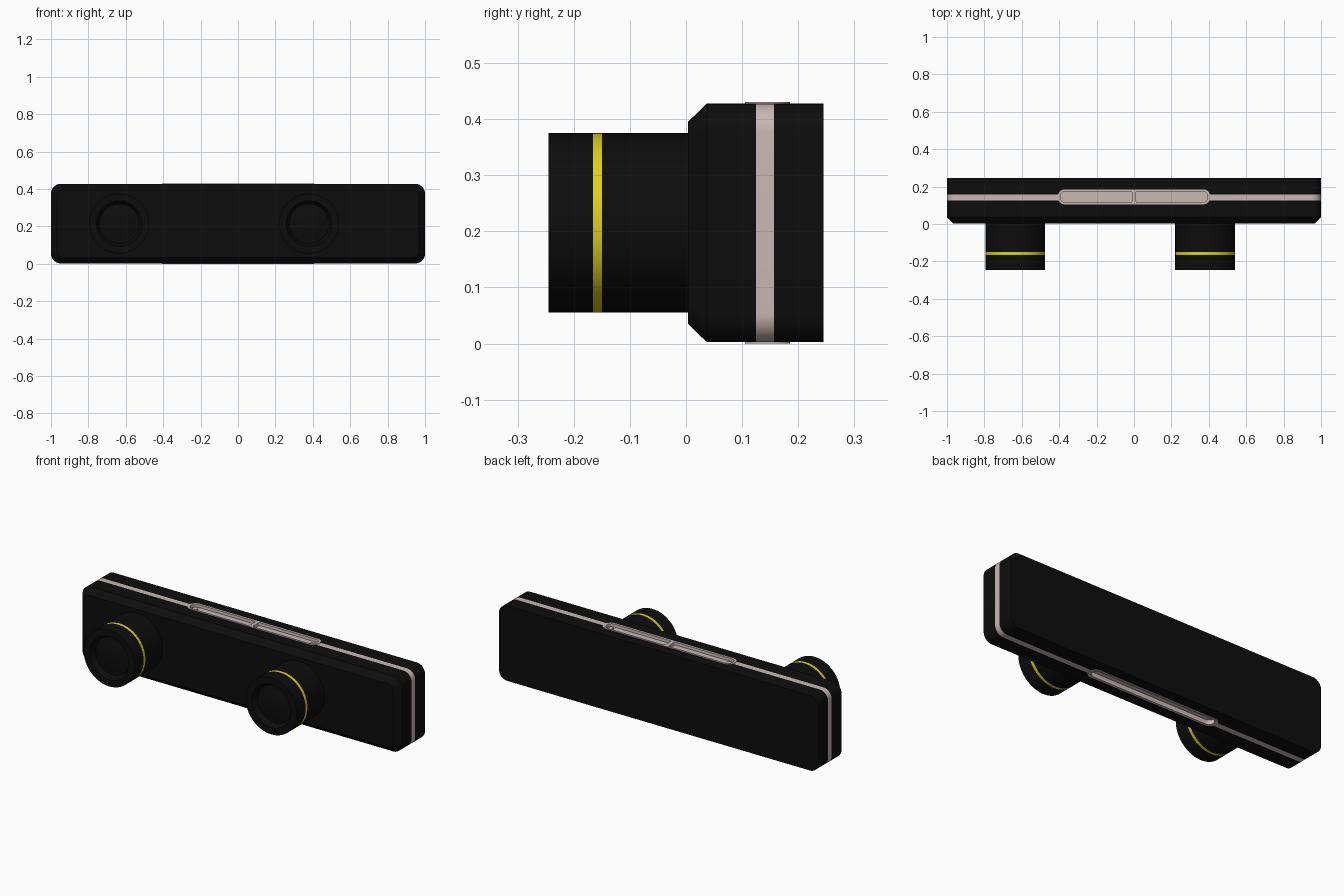
import bpy, bmesh, math
from math import cos, sin, pi

if "Cube" in bpy.data.objects:
    bpy.data.objects.remove(bpy.data.objects["Cube"])


def material(name, rgb):
    m = bpy.data.materials.new(name)
    m.diffuse_color = (*rgb, 1)
    m.use_nodes = True
    m.node_tree.nodes["Principled BSDF"].inputs["Base Color"].default_value = m.diffuse_color
    return m


BLACK = material("black_plastic", (0.004, 0.004, 0.004))
TRIM = material("pale_trim", (0.58, 0.48, 0.46))
YELLOW = material("yellow_ring", (0.72, 0.64, 0.01))


def rounded_rect(x0, x1, y0, y1, radii, n=10):
    """Outline with one radius per corner: right-top, left-top, left-bottom, right-bottom."""
    pts = []
    corners = [(x1, y1, -1, -1), (x0, y1, 1, -1), (x0, y0, 1, 1), (x1, y0, -1, 1)]
    for k, (cx, cy, sx, sy) in enumerate(corners):
        r = radii[k]
        for i in range(n + 1):
            a = (k + i / n) * pi / 2
            pts.append((cx + sx * r + r * cos(a), cy + sy * r + r * sin(a)))
    return pts


def loft(name, rings, mats, seg_mats=None):
    """Skin a list of equal-length rings and cap both ends."""
    bm = bmesh.new()
    loops = [[bm.verts.new(p) for p in ring] for ring in rings]
    n = len(loops[0])
    for s, (a, b) in enumerate(zip(loops, loops[1:])):
        for i in range(n):
            j = (i + 1) % n
            f = bm.faces.new((a[i], a[j], b[j], b[i]))
            f.material_index = seg_mats[s] if seg_mats else 0
    bm.faces.new(loops[0])
    bm.faces.new(loops[-1])
    bmesh.ops.recalc_face_normals(bm, faces=bm.faces)
    me = bpy.data.meshes.new(name)
    bm.to_mesh(me)
    bm.free()
    for m in mats:
        me.materials.append(m)
    ob = bpy.data.objects.new(name, me)
    bpy.context.collection.objects.link(ob)
    return ob


def slab(name, outline, z0, z1, mat):
    return loft(name, [[(x, y, z) for x, y in outline] for z in (z0, z1)], [mat])


def activate(ob):
    bpy.ops.object.select_all(action='DESELECT')
    ob.select_set(True)
    bpy.context.view_layer.objects.active = ob


def cut(target, cutter):
    mod = target.modifiers.new("cut", 'BOOLEAN')
    mod.operation, mod.solver, mod.object = 'DIFFERENCE', 'EXACT', cutter
    activate(target)
    bpy.ops.object.modifier_apply(modifier=mod.name)
    bpy.data.objects.remove(cutter)


def smooth(ob):
    activate(ob)
    bpy.ops.object.shade_smooth_by_angle(angle=math.radians(30))


# Body: rounded box with chamfered front and a flush pale band
Z0, Z1 = 0.0025, 0.4275


def body_ring(y, inset=0.0):
    o = rounded_rect(-1 + inset, 1 - inset, Z0 + inset, Z1 - inset, [0.052 - inset * 0.6] * 4)
    return [(x, y, z) for x, z in o]


body = loft("body", [body_ring(0.004, 0.032), body_ring(0.037), body_ring(0.125),
                     body_ring(0.157), body_ring(0.245)],
            [BLACK, TRIM], [0, 0, 1, 0])

# Top and bottom inlay plates, seated in pockets of the body
pill = rounded_rect(-0.407, 0.407, 0.105, 0.185, [0.036] * 4)
cut(body, slab("pocket", pill, Z1 - 0.04, Z1 + 0.05, BLACK))
cut(body, slab("pocket", pill, Z0 - 0.05, Z0 + 0.04, BLACK))
smooth(body)

top_plate = slab("top_plate", pill, Z1 - 0.04, 0.43, TRIM)
bottom_plate = slab("bottom_plate", pill, 0.0, Z0 + 0.04, TRIM)

# Two recessed panels on top, each with a small round stud at the outer end
BIG, SMALL = 0.028, 0.008
for side, x0, x1, radii in (("left", -0.394, -0.011, [SMALL, BIG, BIG, SMALL]),
                            ("right", 0.011, 0.394, [BIG, SMALL, SMALL, BIG])):
    cut(top_plate, slab("recess", rounded_rect(x0, x1, 0.115, 0.175, radii), 0.413, 0.46, TRIM))
    cx = math.copysign(0.368, x0)
    circle = [(cx + 0.014 * cos(2 * pi * i / 24), 0.145 + 0.014 * sin(2 * pi * i / 24))
              for i in range(24)]
    smooth(slab(side + "_stud", circle, 0.412, 0.42, TRIM))
smooth(top_plate)

# One long recess underneath
cut(bottom_plate, slab("recess", rounded_rect(-0.39, 0.39, 0.117, 0.173, [0.027] * 4),
                       -0.05, 0.025, TRIM))
smooth(bottom_plate)

# Lens barrels: turned profile (radius, y) with yellow ring and sunken front glass
PROFILE = [(0.16, 0.01), (0.16, -0.150), (0.16, -0.166), (0.16, -0.245), (0.122, -0.245),
           (0.106, -0.215), (0.10, -0.215), (0.075, -0.221), (0.04, -0.226), (0.01, -0.228)]
for side, cx in (("left", -0.635), ("right", 0.38)):
    rings = [[(cx + r * cos(2 * pi * i / 64), y, 0.215 + r * sin(2 * pi * i / 64))
              for i in range(64)] for r, y in PROFILE]
    lens = loft(side + "_lens", rings, [BLACK, YELLOW], [0, 1] + [0] * 7)
    smooth(lens)
